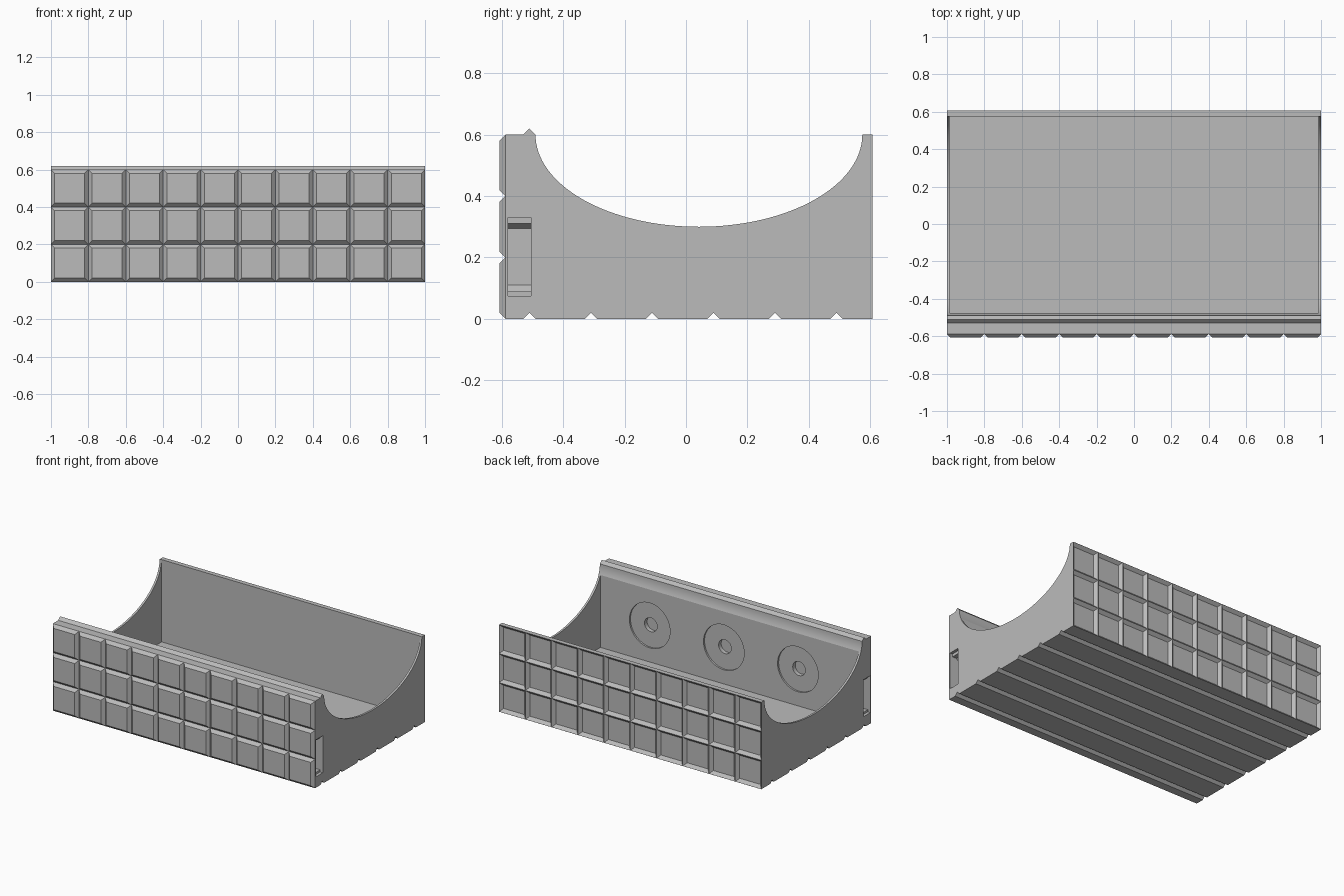
import bpy, bmesh
from math import sin, cos, pi, radians
from mathutils import Matrix, Vector

cube = bpy.data.objects.get("Cube")
if cube:
    bpy.data.objects.remove(cube, do_unlink=True)

grey = bpy.data.materials.new("plain_grey")
grey.use_nodes = True
COLOUR = (0.5, 0.5, 0.5, 1)
grey.diffuse_color = COLOUR
grey.node_tree.nodes["Principled BSDF"].inputs["Base Color"].default_value = COLOUR

FRONT, BACK, TOP = -0.588, 0.608, 0.6
BEVEL, PITCH = 0.02, 0.2


def finish(bm, name):
    bmesh.ops.recalc_face_normals(bm, faces=bm.faces[:])
    mesh = bpy.data.meshes.new(name)
    bm.to_mesh(mesh)
    bm.free()
    mesh.materials.append(grey)
    ob = bpy.data.objects.new(name, mesh)
    bpy.context.collection.objects.link(ob)
    return ob


def prism(bm, points, offset):
    """Extrude a closed outline of 3D points along an offset."""
    face = bm.faces.new([bm.verts.new(p) for p in points])
    ext = bmesh.ops.extrude_face_region(bm, geom=[face])["geom"]
    moved = [v for v in ext if isinstance(v, bmesh.types.BMVert)]
    bmesh.ops.translate(bm, verts=moved, vec=offset)


def tile_grid(name, base_y, size, extra=0):
    """Grid of bevelled blocks narrowing towards -y."""
    bm = bmesh.new()
    for col in range(10):
        for row in range(3):
            cx, cz = -1 + PITCH * (col + 0.5), PITCH * (row + 0.5)
            rings = []
            layers = [(base_y - BEVEL, size / 2 - BEVEL), (base_y, size / 2)]
            if extra:
                layers.append((base_y + extra, size / 2))
            for y, h in layers:
                rings.append([bm.verts.new((cx + a * h, y, cz + b * h))
                              for a, b in ((-1, -1), (1, -1), (1, 1), (-1, 1))])
            for lo, hi in zip(rings, rings[1:]):
                for i in range(4):
                    j = (i + 1) % 4
                    bm.faces.new((lo[i], lo[j], hi[j], hi[i]))
            bm.faces.new(rings[0])
            bm.faces.new(rings[-1])
    return finish(bm, name)


def cut(target, cutter):
    cutter.hide_render = True
    mod = target.modifiers.new("cut", "BOOLEAN")
    mod.operation, mod.solver, mod.object = "DIFFERENCE", "EXACT", cutter
    bpy.context.view_layer.objects.active = target
    bpy.ops.object.modifier_apply(modifier=mod.name)
    bpy.data.objects.remove(cutter, do_unlink=True)


# Body: side outline with bottom grooves, locating ridge and elliptical dip
outline = [(FRONT, 0)]
for i in range(6):
    y = -0.51 + PITCH * i
    outline += [(y - BEVEL, 0), (y, BEVEL), (y + BEVEL, 0)]
outline += [(BACK, 0), (BACK, TOP)]
SEGS = 64
for i in range(SEGS + 1):
    a = pi * i / SEGS
    outline.append((0.042 + 0.532 * cos(a), TOP - 0.3 * sin(a)))
outline += [(-0.51, TOP + BEVEL), (-0.53, TOP), (FRONT, TOP)]
bm = bmesh.new()
prism(bm, [(-1, y, z) for y, z in outline], (2, 0, 0))
body = finish(bm, "tray_body")

# Inner cavity
bm = bmesh.new()
y0, y1, z0, z1 = -0.476, 0.576, 0.033, 0.8
prism(bm, [(-0.986, y0, z0), (-0.986, y1, z0), (-0.986, y1, z1), (-0.986, y0, z1)],
      (1.972, 0, 0))
cut(body, finish(bm, "cavity_cutter"))

# Pockets in the back that match the front tiles
cut(body, tile_grid("back_pocket_cutter", BACK, 0.199, 0.02))

# Stepped slot in each end of the front wall
for side in (-1, 1):
    lower = [(1.05, 0.075), (0.98, 0.075), (0.98, 0.09), (0.95, 0.09), (0.93, 0.11)]
    upper = [(0.93, 0.295), (0.95, 0.31), (0.98, 0.31), (0.98, 0.33), (1.05, 0.33)]
    bm = bmesh.new()
    prism(bm, [(side * x, -0.58, z) for x, z in lower + upper], (0, 0.075, 0))
    cut(body, finish(bm, "slot_cutter"))

# Round recesses with a centre hole on the inside of the front wall
for x in (-0.52, 0.045, 0.61):
    for radius, depth in ((0.155, 0.012), (0.048, 0.04)):
        bm = bmesh.new()
        place = Matrix.Translation(Vector((x, y0, 0.285))) @ Matrix.Rotation(pi / 2, 4, "X")
        bmesh.ops.create_cone(bm, cap_ends=True, segments=48, radius1=radius,
                              radius2=radius, depth=depth * 2, matrix=place)
        cut(body, finish(bm, "recess_cutter"))

# Raised tiles on the front
tiles = tile_grid("front_tiles", FRONT, PITCH)

# Smooth the curves, keep the edges sharp
bpy.ops.object.select_all(action="DESELECT")
body.select_set(True)
bpy.context.view_layer.objects.active = body
bpy.ops.object.shade_smooth_by_angle(angle=radians(20))
